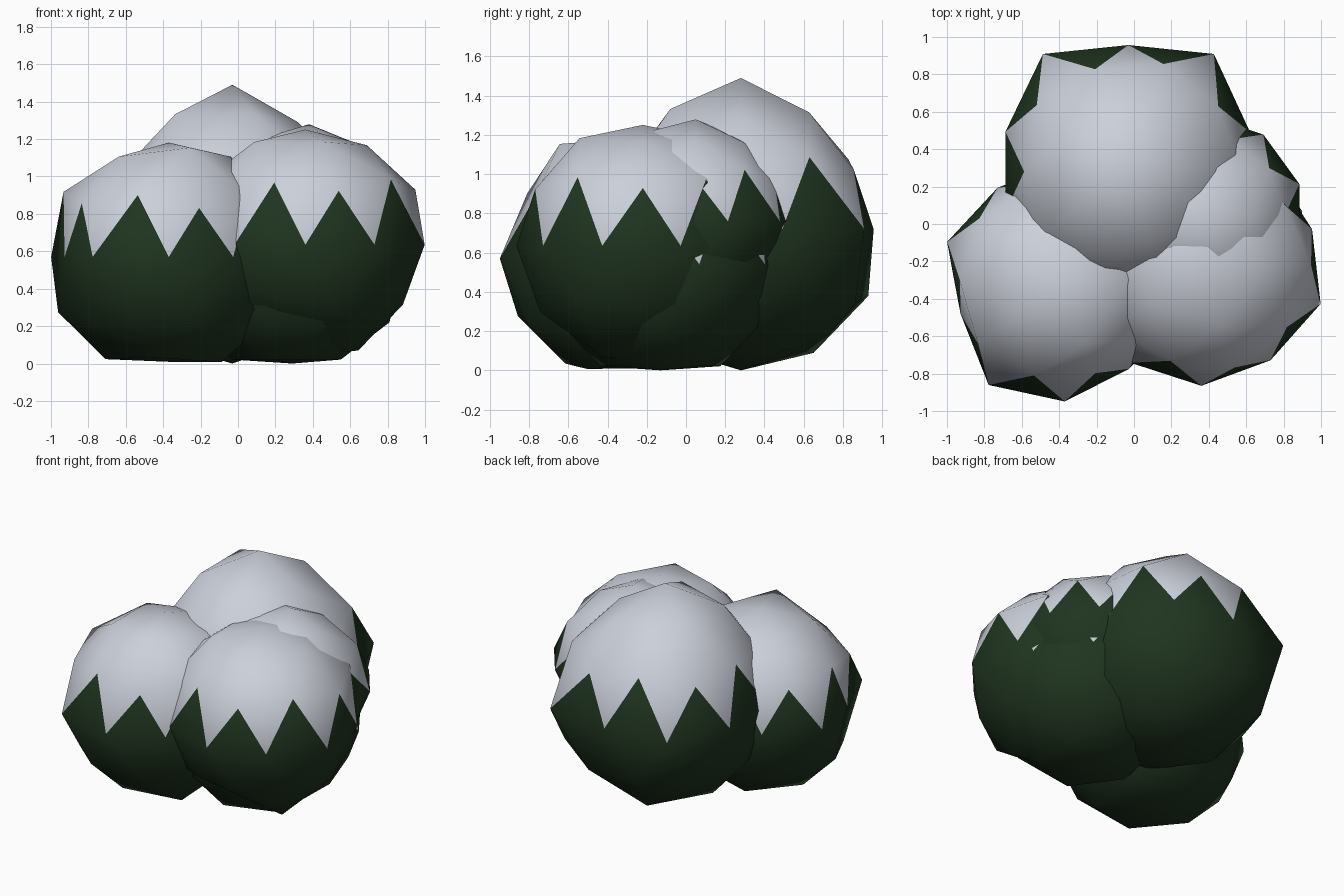
import bpy, bmesh, math

if "Cube" in bpy.data.objects:
    bpy.data.objects.remove(bpy.data.objects["Cube"])


def material(name, color):
    m = bpy.data.materials.new(name)
    m.diffuse_color = (*color, 1.0)
    m.use_nodes = True
    m.node_tree.nodes["Principled BSDF"].inputs["Base Color"].default_value = m.diffuse_color
    return m


LEAF = material("dark_green_leaves", (0.014, 0.035, 0.014))
SNOW = material("snow", (0.60, 0.63, 0.70))


def clump(name, center, radius, bumps):
    """Lumpy low-poly ball; bumps maps (latitude ring, angle) to a radius factor."""
    bm = bmesh.new()
    bmesh.ops.create_icosphere(bm, subdivisions=2, radius=1.0)
    # snow covers the upper faces, leaving a zigzag edge at the equator
    for f in bm.faces:
        f.smooth = True
        f.material_index = 1 if f.calc_center_median().z > 0.24 else 0
    for v in bm.verts:
        d = v.co.normalized()
        ring = round(math.degrees(math.asin(max(-1, min(1, d.z)))) / 30)
        angle = round(math.degrees(math.atan2(d.y, d.x)) / 18) * 18 % 360
        if abs(ring) == 3:
            angle = 0
        v.co = d * radius * bumps.get((ring, angle), 1.0)
        # rest on the ground
        v.co.z = max(v.co.z, -center[2])
    me = bpy.data.meshes.new(name)
    bm.to_mesh(me)
    bm.free()
    me.materials.append(LEAF)
    me.materials.append(SNOW)
    ob = bpy.data.objects.new(name, me)
    ob.location = center
    bpy.context.collection.objects.link(ob)
    return ob


# front left clump
clump("left_clump", (-0.37, -0.30, 0.57), 0.63, {
    (0, 306): 0.93, (0, 270): 1.03, (0, 234): 1.10, (0, 198): 0.93,
    (0, 162): 1.05, (0, 126): 0.97, (1, 180): 1.05, (1, 216): 1.02,
    (1, 288): 0.93, (2, 288): 1.09, (-1, 180): 1.05, (-1, 252): 1.04,
    (-2, 180): 1.02, (-2, 324): 1.05, (3, 0): 0.97, (-3, 0): 0.89})

# front right clump
clump("right_clump", (0.36, -0.22, 0.635), 0.645, {
    (0, 342): 1.04, (0, 306): 0.975, (0, 18): 0.965, (1, 0): 1.02,
    (1, 252): 0.98, (1, 324): 1.03, (2, 0): 0.97, (3, 0): 0.955,
    (-3, 0): 0.92, (-2, 252): 0.86, (-2, 324): 1.03, (-2, 180): 0.9,
    (-1, 252): 0.97, (-1, 0): 0.95, (-1, 36): 0.95, (-2, 36): 0.92})

# tall back clump, with its whole upper ring pulled in a little
back = {(1, a): 0.94 for a in range(0, 360, 36)}
back.update({
    (0, 126): 1.08, (0, 90): 0.94, (0, 54): 1.08, (0, 18): 0.95,
    (0, 162): 0.96, (0, 198): 0.96, (1, 36): 0.97, (1, 180): 0.91,
    (2, 0): 0.93, (2, 72): 0.97, (-1, 108): 1.06, (-2, 108): 1.03,
    (3, 0): 1.07})
clump("back_clump", (-0.03, 0.28, 0.72), 0.72, back)

# small raised clump on the right side
clump("side_clump", (0.38, 0.05, 0.76), 0.53, {
    (1, 36): 0.94, (1, 0): 0.9, (1, 72): 0.89, (2, 0): 0.92, (2, 72): 0.9,
    (-1, 72): 0.9, (-1, 36): 0.92, (3, 0): 0.98})

# low inner clump showing beneath the others
clump("inner_clump", (0.29, -0.13, 0.54), 0.61, {
    (0, 18): 1.05, (0, 54): 1.08})
